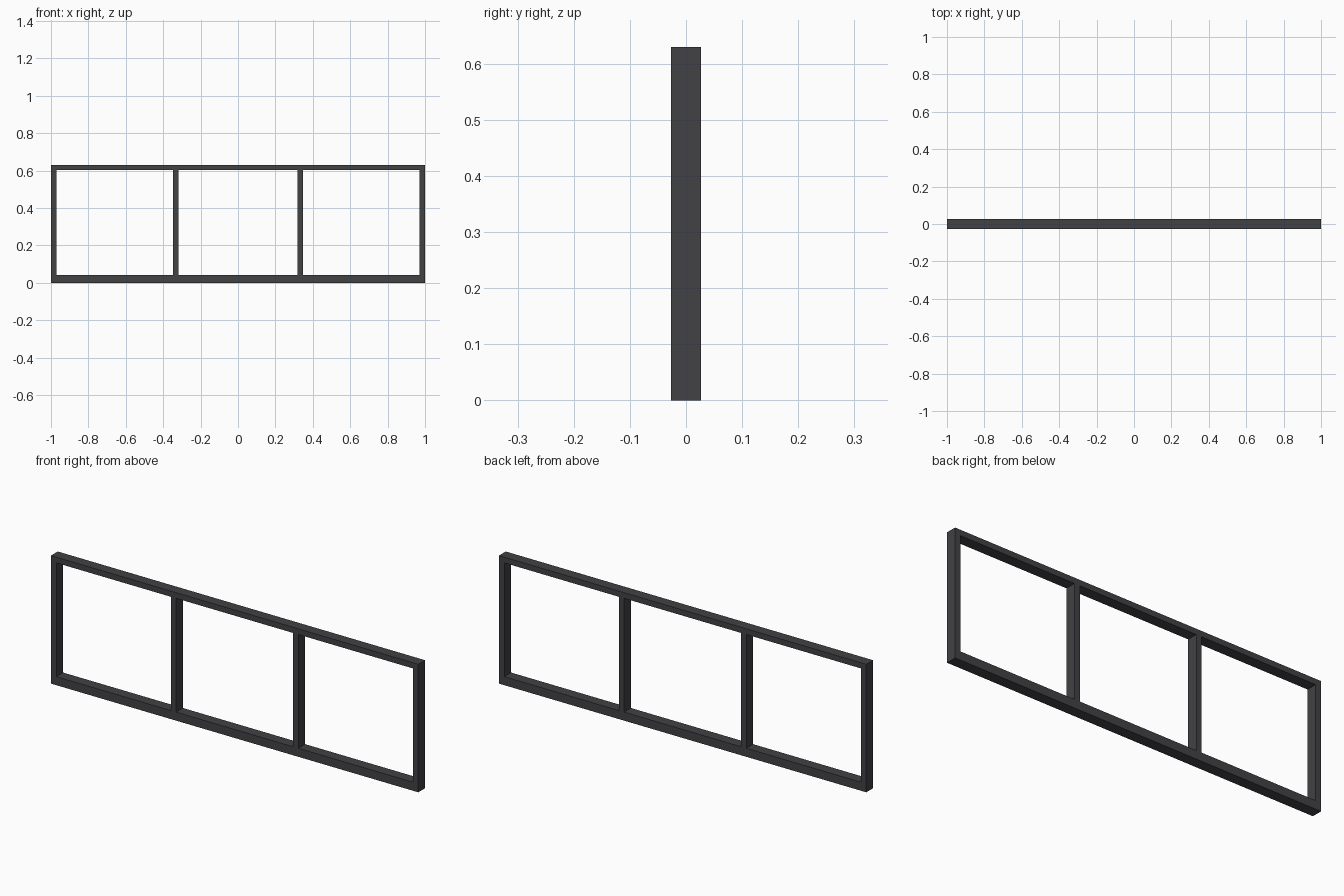
import bpy

if "Cube" in bpy.data.objects:
    bpy.data.objects.remove(bpy.data.objects["Cube"])

HEIGHT, DEPTH = 0.63, 0.053
SILL, RAIL, POST = 0.042, 0.028, 0.029

metal = bpy.data.materials.new("dark_grey_metal")
metal.diffuse_color = (0.054, 0.053, 0.058, 1)
metal.use_nodes = True
metal.node_tree.nodes["Principled BSDF"].inputs["Base Color"].default_value = metal.diffuse_color


def bar(name, x0, x1, z0, z1):
    """Full-depth rectangular bar spanning the given x and z range."""
    bpy.ops.mesh.primitive_cube_add(size=1, location=((x0 + x1) / 2, 0, (z0 + z1) / 2))
    ob = bpy.context.object
    ob.name = name
    ob.scale = (x1 - x0, DEPTH, z1 - z0)
    bpy.ops.object.transform_apply(location=False, rotation=False, scale=True)
    ob.data.materials.append(metal)


# Horizontal rails
bar("bottom_rail", -1, 1, 0, SILL)
bar("top_rail", -1, 1, HEIGHT - RAIL, HEIGHT)

# End posts and the two dividers, mirrored left and right
for side, s in (("left", -1), ("right", 1)):
    for part, centre in (("post", 1 - POST / 2), ("divider", 0.333)):
        x = s * centre
        bar(f"{side}_{part}", x - POST / 2, x + POST / 2, SILL, HEIGHT - RAIL)
